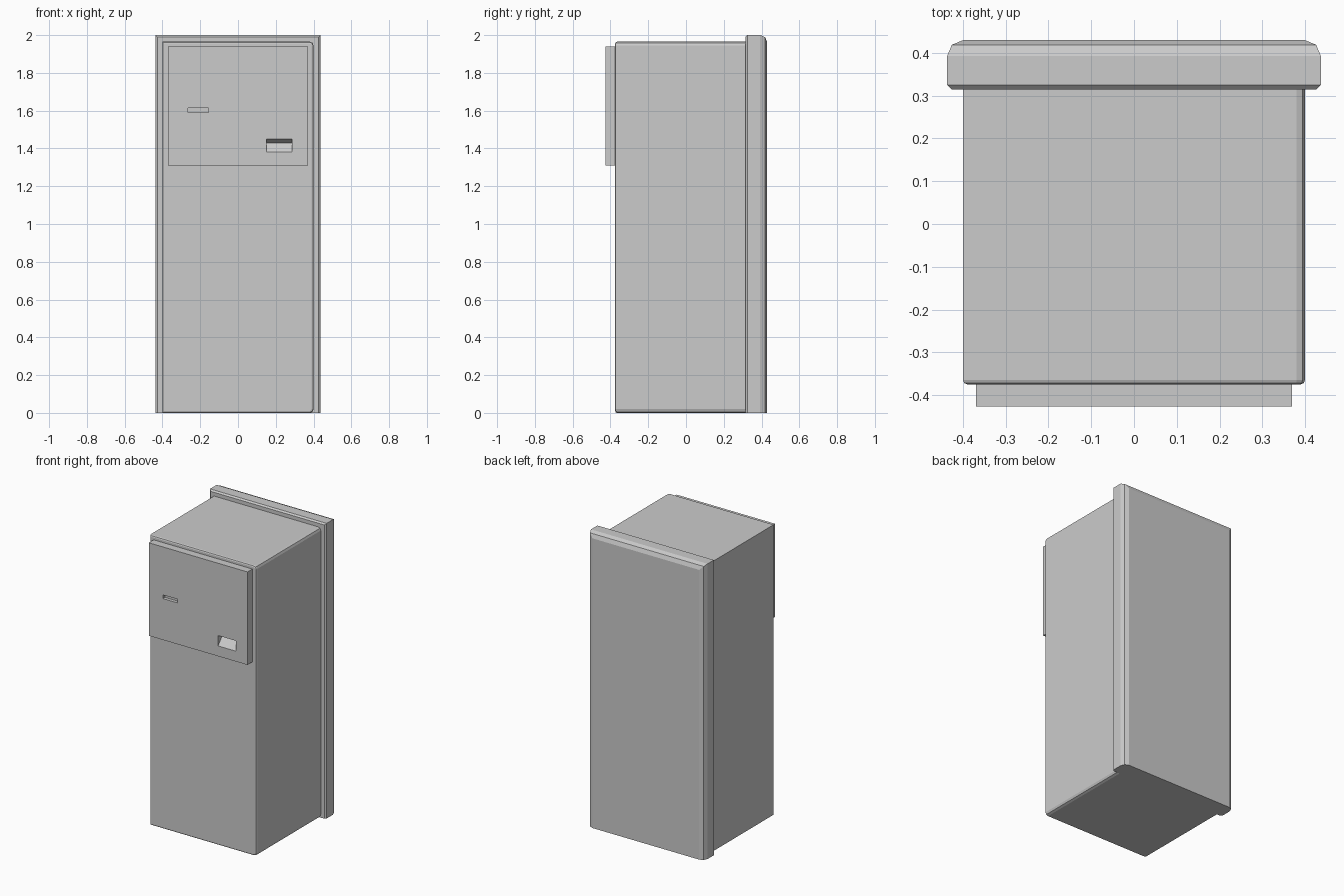
import bpy, bmesh
from mathutils import Vector

if "Cube" in bpy.data.objects:
    bpy.data.objects.remove(bpy.data.objects["Cube"])


def finish(name, bm):
    bmesh.ops.recalc_face_normals(bm, faces=bm.faces[:])
    mesh = bpy.data.meshes.new(name)
    bm.to_mesh(mesh)
    bm.free()
    obj = bpy.data.objects.new(name, mesh)
    bpy.context.collection.objects.link(obj)
    return obj


def box(lo, hi):
    bm = bmesh.new()
    bmesh.ops.create_cube(bm, size=1)
    lo, hi = Vector(lo), Vector(hi)
    for v in bm.verts:
        v.co = (lo + hi) / 2 + v.co * (hi - lo)
    return bm


def bevel(bm, test, width, segments):
    edges = [e for e in bm.edges if test((e.verts[0].co + e.verts[1].co) / 2)]
    bmesh.ops.bevel(bm, geom=edges, offset=width, segments=segments,
                    profile=0.5, affect='EDGES')


def extrude_x(name, profile, x0, x1):
    bm = bmesh.new()
    face = bm.faces.new([bm.verts.new((x0, y, z)) for y, z in profile])
    new = bmesh.ops.extrude_face_region(bm, geom=[face])['geom']
    bmesh.ops.translate(bm, vec=(x1 - x0, 0, 0),
                        verts=[g for g in new if isinstance(g, bmesh.types.BMVert)])
    return finish(name, bm)


# Main cabinet: softened upper and lower right edges, fine bevel around the front
bm = box((-0.4, -0.375, 0.0), (0.4, 0.33, 1.965))
bevel(bm, lambda c: c.x > 0.39 and abs(c.y) < 0.1, 0.02, 2)
bevel(bm, lambda c: c.y < -0.374, 0.01, 2)
finish("cabinet", bm)

# Back door slab: rounded rear edges on the top and sides, flat foot
bm = box((-0.437, 0.315, 0.0), (0.437, 0.43, 2.0))
bevel(bm, lambda c: c.y > 0.42 and c.z > 0.1, 0.037, 2)
bevel(bm, lambda c: c.y < 0.316 and c.z > 0.1, 0.01, 1)
finish("back_door", bm)

# Control panel on the upper front
panel = finish("control_panel", box((-0.37, -0.427, 1.31), (0.37, -0.37, 1.94)))

# Narrow slot and wedge-shaped tray recess
cutters = [
    finish("slot_cutter", box((-0.265, -0.5, 1.59), (-0.155, -0.405, 1.615))),
    extrude_x("tray_cutter",
              [(-0.5, 1.38), (-0.427, 1.38), (-0.385, 1.43), (-0.427, 1.45), (-0.5, 1.45)],
              0.15, 0.285),
]
for cutter in cutters:
    cutter.hide_render = True
    cutter.display_type = 'WIRE'
    mod = panel.modifiers.new(cutter.name, 'BOOLEAN')
    mod.operation = 'DIFFERENCE'
    mod.solver = 'EXACT'
    mod.object = cutter
